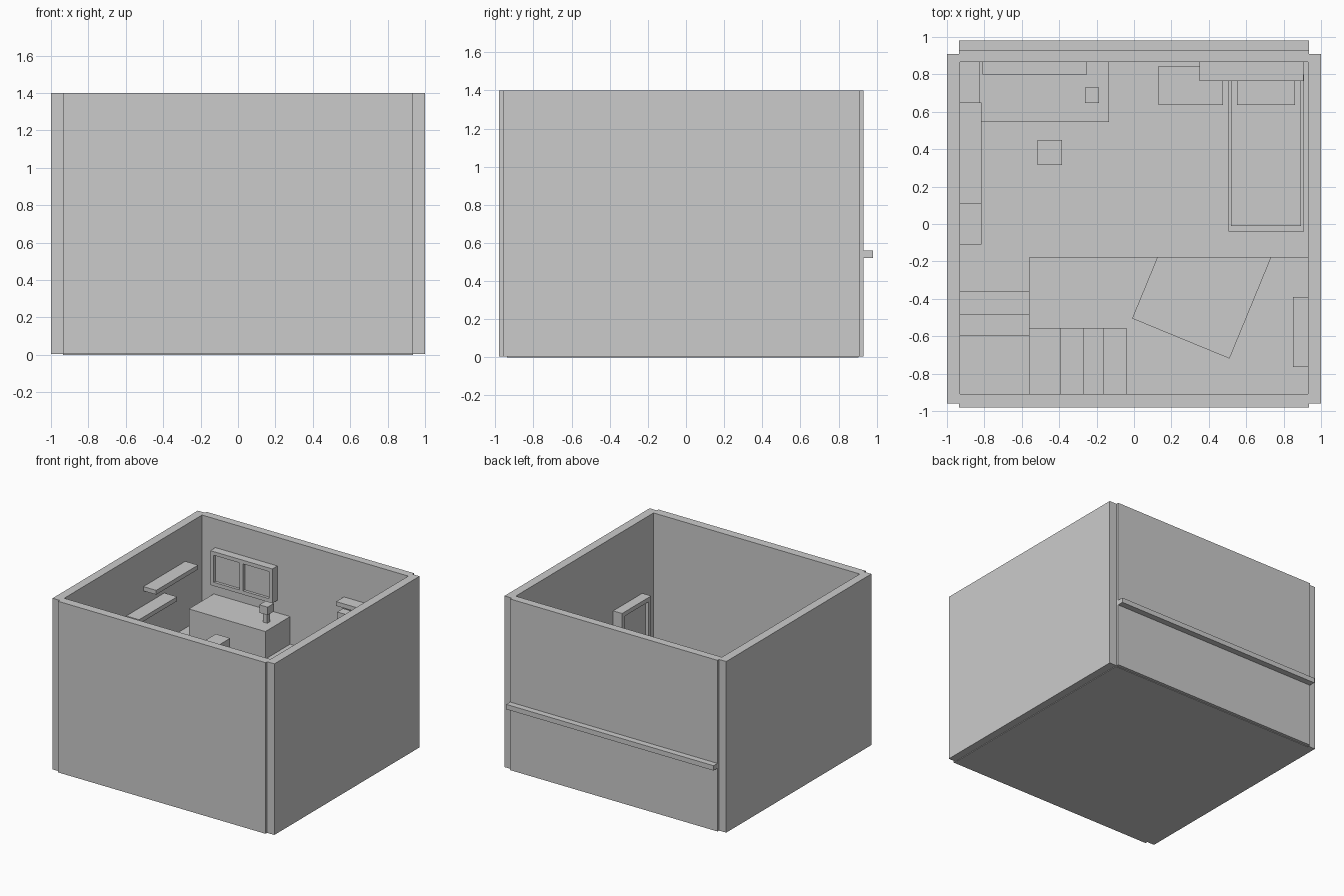
import bpy
import bmesh
from math import radians
from mathutils import Matrix, Vector

if "Cube" in bpy.data.objects:
    bpy.data.objects.remove(bpy.data.objects["Cube"])


def box(name, x, y, z):
    """Box given by its extents along each axis."""
    bm = bmesh.new()
    bmesh.ops.create_cube(bm, size=1)
    size = Vector((x[1] - x[0], y[1] - y[0], z[1] - z[0]))
    bmesh.ops.scale(bm, vec=size, verts=bm.verts)
    me = bpy.data.meshes.new(name)
    bm.to_mesh(me)
    bm.free()
    ob = bpy.data.objects.new(name, me)
    ob.location = (sum(x) / 2, sum(y) / 2, sum(z) / 2)
    bpy.context.collection.objects.link(ob)
    return ob


def window(name, width, height, depth, bar, panes, matrix):
    """Framed window; local x = width, z = height, opening towards -y."""
    w, h = width / 2, height / 2
    parts = [("sill", (-w, w), (-depth, 0), (-h, -h + bar)),
             ("head", (-w, w), (-depth, 0), (h - bar, h)),
             ("glass", (-w + bar, w - bar), (-depth * 0.65, 0), (-h + bar, h - bar))]
    for i in range(panes + 1):
        c = -w + bar / 2 + i * (width - bar) / panes
        parts.append((f"post_{i}", (c - bar / 2, c + bar / 2), (-depth, 0), (-h + bar, h - bar)))
    for part, x, y, z in parts:
        ob = box(f"{name}_{part}", x, y, z)
        ob.matrix_world = matrix @ Matrix.Translation(ob.location)


def lamp(name, x, y, base, neck, top):
    cx, cy = sum(x) / 2, sum(y) / 2
    box(name + "_shade", x, y, (neck, top))
    box(name + "_stem", (cx - 0.018, cx + 0.018), (cy - 0.018, cy + 0.018), (base, neck))


GROUND, LOFT = 0.04, 0.56

# Shell: floor, four walls, loft slab running through the back wall
box("ground_floor", (-0.935, 0.935), (-0.94, 0.905), (0, GROUND))
for side, name in ((-1, "left_wall"), (1, "right_wall")):
    box(name, sorted((side * 0.93, side)), (-0.96, 0.91), (0.005, 1.4))
box("front_wall", (-0.935, 0.935), (-0.98, -0.91), (0.005, 1.4))
box("back_wall", (-0.935, 0.935), (0.865, 0.93), (0.005, 1.4))
box("loft_floor", (-0.935, 0.935), (-0.18, 0.98), (0.52, LOFT))

# Stairs: lower flight towards -x, landing, upper flight towards +y
rise = (LOFT - GROUND) / 8
xs = [-0.04, -0.16, -0.27, -0.39, -0.56]
for i in range(4):
    box(f"lower_step_{i + 1}", (xs[i + 1], xs[i]), (-0.91, -0.555),
        (GROUND, GROUND + rise * (i + 1)))
ys = [-0.91, -0.595, -0.485, -0.36, -0.18]
for i in range(4):
    name = "stair_landing" if i == 0 else f"upper_step_{i}"
    box(name, (-0.93, -0.56), (ys[i], ys[i + 1]), (GROUND, GROUND + rise * (i + 5)))

# Rug on the ground floor, partly under the loft
rug = box("rug", (0, 0.563), (0, 0.8), (0, 0.012))
turn = Matrix.Translation((-0.01, -0.505, GROUND)) @ Matrix.Rotation(radians(-22.4), 4, 'Z')
rug.matrix_world = turn @ Matrix.Translation(rug.location)

# Windows
window("back_window", 0.56, 0.28, 0.065, 0.03, 2, Matrix.Translation((-0.53, 0.865, 1.027)))
window("right_window", 0.375, 0.38, 0.08, 0.035, 1,
       Matrix.Translation((0.93, -0.578, 0.61)) @ Matrix.Rotation(radians(-90), 4, 'Z'))

# Desk, lamp, stool
box("desk", (-0.825, -0.135), (0.545, 0.865), (LOFT, 0.785))
lamp("desk_lamp", (-0.262, -0.187), (0.648, 0.73), 0.785, 0.865, 0.93)
box("stool", (-0.515, -0.385), (0.315, 0.45), (LOFT, 0.70))

# Shelves
box("upper_shelf", (-0.93, -0.815), (0.11, 0.65), (1.07, 1.105))
box("lower_shelf", (-0.93, -0.815), (-0.11, 0.38), (0.915, 0.95))
box("bed_shelf", (0.35, 0.905), (0.765, 0.865), (1.04, 1.075))

# Bed and bedside table
box("bed_frame", (0.505, 0.91), (-0.04, 0.80), (LOFT, 0.66))
box("mattress", (0.518, 0.892), (-0.01, 0.79), (0.66, 0.71))
box("pillow", (0.55, 0.86), (0.635, 0.785), (0.71, 0.745))
box("bedside_table", (0.13, 0.475), (0.635, 0.845), (LOFT, 0.72))
lamp("bedside_lamp", (0.355, 0.43), (0.77, 0.845), 0.72, 0.91, 0.99)
